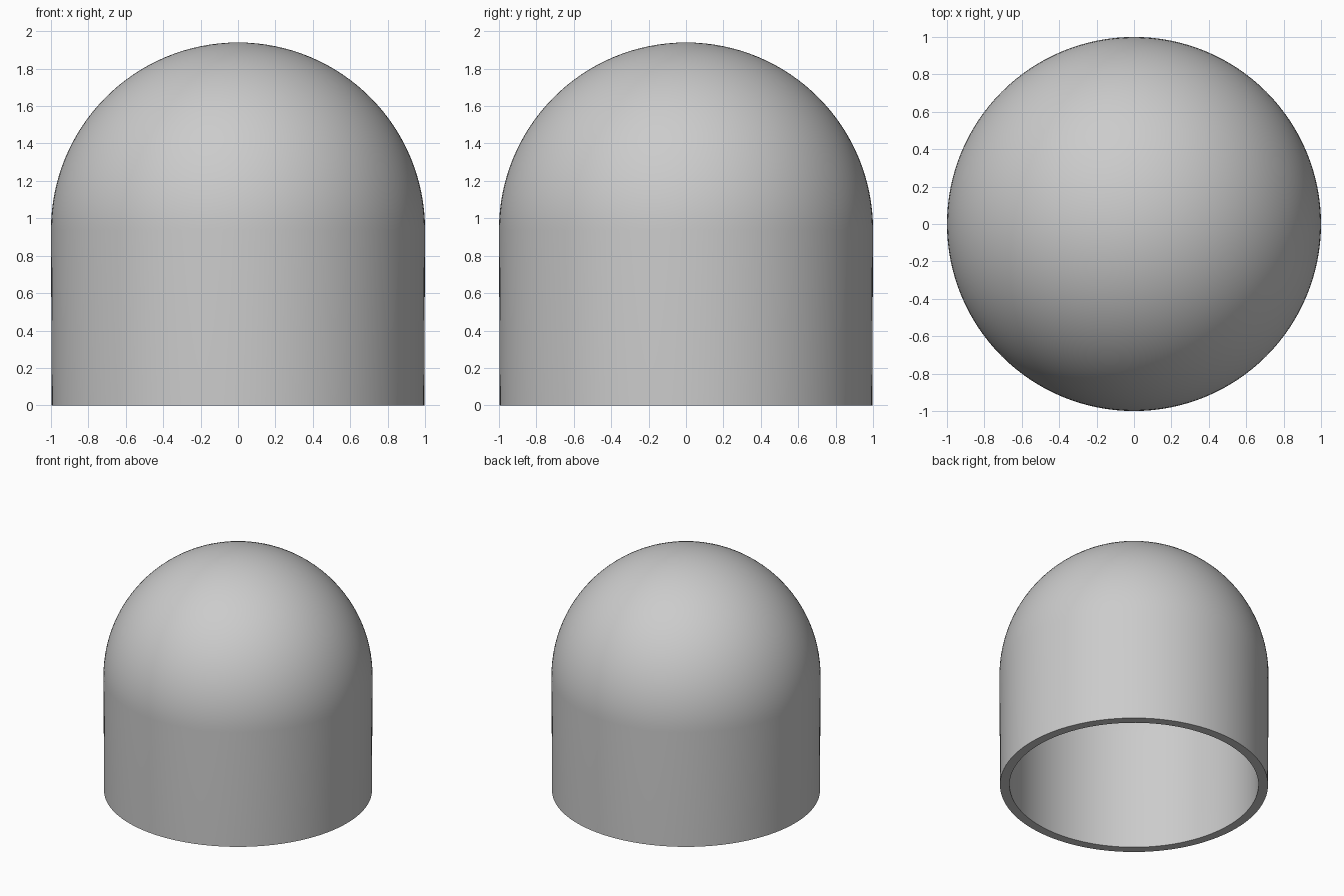
import bpy, bmesh, math

if "Cube" in bpy.data.objects:
    bpy.data.objects.remove(bpy.data.objects["Cube"])

SEGMENTS = 128
ARC_STEPS = 32
SPRING = 0.94          # height where the wall turns into the dome
OUTER, INNER = 1.0, 0.925


def dome_arc(radius):
    """Quarter circle from the wall top to the crown."""
    return [(radius * math.cos(a), SPRING + radius * math.sin(a))
            for a in (math.pi / 2 * i / ARC_STEPS for i in range(ARC_STEPS + 1))]


# Closed shell profile: inner crown, inner wall, rim, outer wall, outer crown
profile = dome_arc(INNER)[::-1] + [(INNER, 0), (0.996, 0)] + dome_arc(OUTER)

# Revolve the profile around z
bm = bmesh.new()
verts = [bm.verts.new((r, 0, z)) for r, z in profile]
edges = [bm.edges.new(pair) for pair in zip(verts, verts[1:])]
bmesh.ops.spin(bm, geom=verts + edges, cent=(0, 0, 0), axis=(0, 0, 1),
               angle=math.tau, steps=SEGMENTS)
bmesh.ops.remove_doubles(bm, verts=bm.verts, dist=1e-4)
bmesh.ops.recalc_face_normals(bm, faces=bm.faces)

mesh = bpy.data.meshes.new("domed_cap")
bm.to_mesh(mesh)
bm.free()
cap = bpy.data.objects.new("domed_cap", mesh)
bpy.context.collection.objects.link(cap)

# Smooth surface with crisp rim edges
bpy.context.view_layer.objects.active = cap
cap.select_set(True)
bpy.ops.object.shade_smooth_by_angle(angle=math.radians(30))
